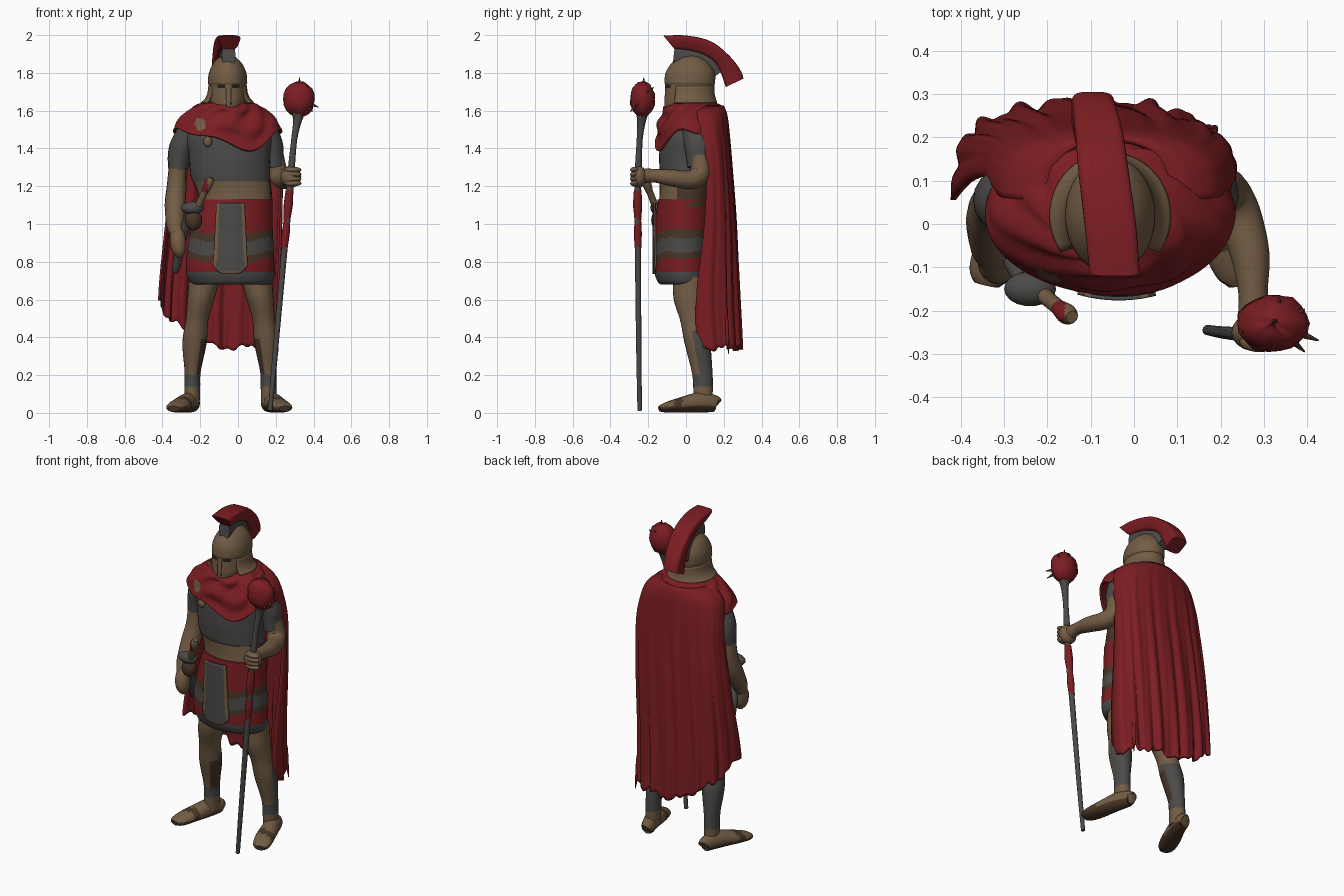
import bpy, bmesh, math, random
from mathutils import Vector
random.seed(4)
pi = math.pi

def mat(name, c):
    m = bpy.data.materials.new(name)
    m.diffuse_color = (*c, 1)
    return m

RED = mat("red cloth", (0.2, 0.0125, 0.016))
GREY = mat("grey metal", (0.071, 0.069, 0.066))
TAN = mat("tan skin and bronze", (0.17, 0.107, 0.058))
BROWN = mat("brown leather", (0.065, 0.036, 0.02))
DARK = mat("dark slits", (0.02, 0.014, 0.011))

def spline(keys, n):
    """Catmull-Rom through tuples of any length"""
    out = []
    for i in range(len(keys) - 1):
        p = [keys[max(0, min(len(keys) - 1, i + d))] for d in (-1, 0, 1, 2)]
        for k in range(n):
            t = k / n
            out.append(tuple(0.5 * (2*b + (c-a)*t + (2*a-5*b+4*c-d)*t*t + (3*b-a-3*c+d)*t**3)
                             for a, b, c, d in zip(*p)))
    return out + [tuple(keys[-1])]

def skin(name, rings, mats, rule=None, closed=True, thick=0):
    """Join rings of points with quads; rule(centre, normal) picks the material"""
    bm = bmesh.new()
    vs = [[bm.verts.new(p) for p in r] for r in rings]
    n = len(rings[0])
    for a, b in zip(vs, vs[1:]):
        for i in range(n if closed else n - 1):
            j = (i + 1) % n
            bm.faces.new((a[i], a[j], b[j], b[i]))
    if closed and not thick:
        bm.faces.new(vs[0])
        bm.faces.new(vs[-1])
    bmesh.ops.recalc_face_normals(bm, faces=bm.faces)
    bm.normal_update()
    for f in bm.faces:
        f.smooth = True
        if rule:
            f.material_index = rule(f.calc_center_median(), f.normal)
    for e in bm.edges:
        if len(e.link_faces) == 2 and e.calc_face_angle(0) > 0.8:
            e.smooth = False
    me = bpy.data.meshes.new(name)
    bm.to_mesh(me)
    bm.free()
    for m in mats:
        me.materials.append(m)
    ob = bpy.data.objects.new(name, me)
    bpy.context.collection.objects.link(ob)
    if thick:
        s = ob.modifiers.new("thickness", 'SOLIDIFY')
        s.thickness, s.offset = thick, 0
    return ob

def loft(name, keys, mats, rule=None, n=5, seg=36):
    """keys: z, cx, cy, rx, ry"""
    rings = [[(cx + rx*math.cos(2*pi*i/seg), cy + ry*math.sin(2*pi*i/seg), z) for i in range(seg)]
             for z, cx, cy, rx, ry in spline(keys, n)]
    return skin(name, rings, mats, rule)

def tube(name, keys, mats, rule=None, n=5, seg=16):
    """keys: x, y, z, side radius, other radius"""
    k = spline(keys, n)
    rings = []
    for i, p in enumerate(k):
        t = Vector(k[min(i+1, len(k)-1)][:3]) - Vector(k[max(i-1, 0)][:3])
        v = t.cross(Vector((1, 0, 0))).normalized()
        u = v.cross(t).normalized()
        rings.append([Vector(p[:3]) + u*p[3]*math.cos(2*pi*j/seg) + v*p[4]*math.sin(2*pi*j/seg)
                      for j in range(seg)])
    return skin(name, rings, mats, rule)

def blob(name, c, r, m):
    """ellipsoid"""
    keys = [(c[2] - r[2]*math.cos(a), c[0], c[1], r[0]*math.sin(a)+1e-4, r[1]*math.sin(a)+1e-4)
            for a in [pi*i/10 for i in range(11)]]
    return loft(name, keys, [m], n=1, seg=18)

# Torso, belt and skirt
loft("chest_armour", [(1.2, -.03, 0, .197, .13), (1.25, -.04, 0, .21, .137), (1.36, -.045, 0, .215, .142),
     (1.48, -.05, .015, .225, .145), (1.57, -.055, .03, .15, .1)], [GREY])
loft("waist_belt", [(1.09, -.012, -.003, .195, .143), (1.16, -.018, 0, .198, .14), (1.225, -.035, 0, .206, .141)],
     [TAN, BROWN], lambda c, n: int(n.y > -.5))
def skirt_rule(c, n):
    z = c.z + .012*math.sin(c.x*30) * (c.z > .78)
    return 1 if z < .745 or .843 < z < .917 else 2 if .81 < z < .96 else 0
SK = [(.68, -.035, -.01, .205, .125), (.70, -.035, -.01, .222, .143), (.75, -.04, -.015, .235, .152),
      (.85, -.04, -.015, .23, .153), (1.0, -.03, -.01, .213, .152), (1.13, -.012, -.005, .195, .145)]
loft("skirt", SK, [RED, GREY, BROWN], skirt_rule, n=16, seg=64)

# Front apron panel follows the skirt, with a tan border
rows = []
for j in range(31):
    v, row = j/30, []
    for i in range(29):
        u = i/14 - 1
        z = 1.11*(1-v) + (.735 + .05*u**4)*v
        x = -.04 + u*(.074 + .016*v)
        row.append((x, -.013 - .152*math.sqrt(1 - ((x+.035)/.23)**2) - .007, z))
    rows.append(row)
skin("apron_panel", rows, [GREY, TAN], lambda c, n: int(abs(c.x + .04) > .059 + .016*(1.11-c.z)/.37 or c.z < .75),
     closed=False, thick=.009)

# Legs, feet and sandals, mirrored about x = -0.04
LEG = [(.72, -.175, .02, .085, .09), (.6, -.197, .02, .071, .085), (.49, -.217, .035, .06, .066),
       (.37, -.23, .06, .064, .068), (.22, -.24, .085, .043, .055), (.14, -.242, .09, .042, .052), (.05, -.243, .09, .04, .05)]
FOOT = [(-.236, .165, .045, .025, .03), (-.238, .15, .05, .038, .045), (-.262, .07, .055, .047, .053),
        (-.305, -.04, .04, .056, .038), (-.332, -.11, .028, .05, .026), (-.34, -.14, .022, .03, .015)]
for side, s in (("left", 1), ("right", -1)):
    mx = lambda x: x if s == 1 else -.08 - x
    def greave(c, n):
        if .2 < c.z < .4 and n.x*s > .5 and n.y < .3:
            return 2
        return int(.14 < c.z < .2 or (.14 < c.z < .43 and n.y > -.3))
    loft(side + "_leg", [(k[0], mx(k[1]), *k[2:]) for k in LEG], [TAN, GREY, BROWN], greave, n=6, seg=24)
    tube(side + "_foot", [(mx(k[0]) - (.012 if s < 0 and k[1] < 0 else 0), *k[1:]) for k in FOOT],
         [TAN, BROWN], lambda c, n: int(c.z < .035 or -.06 < c.y < -.02), n=6, seg=20)

# Arms and sleeves
tube("left_sleeve", [(-.23, .04, 1.52, .07, .08), (-.29, .05, 1.42, .068, .075), (-.31, .055, 1.36, .062, .07),
     (-.318, .055, 1.29, .052, .062)], [GREY])
tube("right_sleeve", [(.13, .05, 1.52, .07, .08), (.175, .065, 1.42, .063, .075), (.185, .07, 1.36, .056, .07),
     (.195, .07, 1.3, .05, .062)], [GREY])
tube("left_arm", [(-.318, .05, 1.33, .046, .055), (-.325, .045, 1.2, .052, .058), (-.333, .01, 1.1, .055, .058),
     (-.332, -.05, 1.0, .047, .046), (-.325, -.08, .945, .036, .036)], [TAN])
tube("left_hand", [(-.322, -.075, .96, .037, .033), (-.318, -.09, .91, .043, .045), (-.312, -.095, .86, .037, .042),
     (-.305, -.09, .825, .018, .02)], [TAN])
tube("right_arm", [(.198, .07, 1.36, .045, .052), (.212, .075, 1.27, .052, .055), (.24, .025, 1.235, .052, .05),
     (.268, -.07, 1.243, .045, .045), (.275, -.16, 1.255, .034, .036), (.277, -.22, 1.255, .038, .04)], [TAN], n=8)
blob("right_hand", (.28, -.25, 1.25), (.055, .044, .058), TAN)
for i in range(4):
    blob("right_finger", (.29, -.272, 1.215 + i*.024), (.046, .024, .016), TAN)

# Neck and helmet
loft("neck", [(1.5, -.055, .03, .08, .08), (1.66, -.055, .02, .07, .08)], [TAN])
def face_rule(c, n):
    d = abs(c.x + .05)
    return int(c.y < 0 and ((.014 < d < .058 and 1.718 < c.z < 1.738) or (.01 < d < .016 and 1.63 < c.z < 1.72)))
loft("helmet", [(1.598, -.055, -.055, .04, .04), (1.61, -.055, -.04, .065, .07), (1.645, -.055, -.01, .09, .104),
     (1.69, -.055, .015, .1, .127), (1.735, -.055, .02, .1, .13), (1.75, -.055, .02, .104, .134),
     (1.8, -.055, .022, .099, .13), (1.85, -.055, .022, .076, .1), (1.885, -.055, .022, .04, .055),
     (1.896, -.055, .022, .008, .01)], [TAN, DARK], face_rule, n=8, seg=120)
skin("helmet_neck_guard", [[(-.055 + rx*math.cos(a), .02 + ry*math.sin(a), z) for a in [pi*(-.2 + 1.4*i/36) for i in range(37)]]
     for z, rx, ry in spline([(1.73, .098, .126), (1.69, .104, .128), (1.66, .118, .135), (1.642, .138, .142)], 3)],
     [TAN], closed=False, thick=.008)

# Helmet crest and its grey holder
def crest(name, keys, m, e):
    """keys: outer y z, inner y z, centre x, outer and inner half width"""
    rings = []
    for yo, zo, yi, zi, cx, wo, wi in spline(keys, 5):
        r = []
        for i in range(24):
            c, s = math.cos(2*pi*i/24), math.sin(2*pi*i/24)
            t = (math.copysign(abs(s)**e, s) + 1)/2
            r.append((cx + math.copysign(abs(c)**e, c)*(wi + (wo-wi)*t), yi + (yo-yi)*t, zi + (zo-zi)*t))
        rings.append(r)
    skin(name, rings, [m])
crest("helmet_crest", [(-.12, 1.997, -.06, 1.925, -.045, .065, .038), (0, 1.998, 0, 1.92, -.055, .066, .042),
      (.13, 1.968, .08, 1.9, -.07, .063, .046), (.225, 1.895, .15, 1.86, -.08, .058, .05),
      (.285, 1.82, .188, 1.79, -.09, .052, .05), (.305, 1.77, .21, 1.725, -.095, .05, .05)], RED, .45)
crest("crest_holder", [(-.06, 1.94, -.07, 1.845, -.05, .036, .036), (0, 1.93, 0, 1.85, -.055, .036, .036),
      (.08, 1.91, .07, 1.83, -.065, .036, .036), (.15, 1.87, .11, 1.79, -.075, .036, .036),
      (.19, 1.81, .14, 1.77, -.085, .036, .036)], GREY, .6)

# Cowl round the shoulders, dipping at the front, with two tan clasps
rows = []
for k, (rx, ry, cy, z) in enumerate(spline([(.09, .09, .02, 1.635), (.14, .13, .035, 1.632), (.19, .155, .035, 1.605),
                                    (.255, .172, .03, 1.545), (.283, .176, .023, 1.49)], 9)):
    v, row = k/36, []
    for i in range(140):
        a = 2*pi*i/140
        dip = math.exp(-((a - 1.6*pi)/.55)**2)
        w = .007*math.sin(9*a + 14*v)*math.sin(pi*v) + .008*dip*math.sin(20*v)
        row.append((-.055 + (rx+w)*math.cos(a), cy + (ry+w)*math.sin(a), z - v**2*(.1*dip + .015*math.sin(5*a))))
    rows.append(row)
def cowl_rule(c, n):
    return int(c.y < 0 and math.hypot(c.x + .197, (c.z - 1.525)*.75) < .027)
skin("shoulder_cowl", rows, [RED, TAN], cowl_rule, thick=.014)
blob("chest_clasp", (-.16, -.128, 1.435), (.024, .02, .028), TAN)

# Long pleated cape, squarer across the back towards the hem
CAPE = spline([(1.625, -.19, .08, .06, .195), (1.57, -.29, .18, .06, .215), (1.45, -.325, .22, .085, .228),
               (1.3, -.34, .23, .11, .24), (1.0, -.375, .225, .1, .262), (.6, -.41, .21, .06, .28),
               (.28, -.4, .2, .07, .293)], 8)
def cape_at(z):
    for a, b in zip(CAPE, CAPE[1:]):
        if z >= b[0]:
            t = (a[0]-z)/(a[0]-b[0])
            return [p + (q-p)*t for p, q in zip(a, b)]
    return CAPE[-1]
rows = []
for j in range(61):
    v, row = j/60, []
    for i in range(161):
        t = i/160
        bottom = .345 + .25*max(0, 1 - t/.48) + .012*math.sin(31*t) + .008*math.sin(83*t)
        z = 1.625 + (bottom - 1.625)*v
        _, xl, xr, yf, yb = cape_at(z)
        w = .011*v*(math.sin(58*t + 2*v) + .5*math.sin(97*t + 1))
        s = max(0, math.sin(pi*t))
        row.append(((xl+xr)/2 - (xr-xl + w)/2*math.cos(pi*t), yf + (yb-yf)*s**(.62 - .17*v) + w*(.25 + .75*s) - .008*v, z))
    rows.append(row)
skin("cape", rows, [RED], closed=False, thick=.012)
# Torn hem corner, rooted in the cape hem
root = Vector(rows[-8][136])
tube("cape_tassel", [(*root, .012, .008), (*(root + Vector((.004, .004, -.09))), .012, .01),
     (*(root + Vector((.012, .012, -.2))), .002, .002)], [RED])

# Sword hilt, pouch and sheath on the left hip
tube("sword_grip", [(-.225, -.15, 1.06, .02, .02), (-.19, -.18, 1.14, .018, .018), (-.165, -.2, 1.19, .018, .018)], [TAN])
tube("sword_pommel", [(-.175, -.193, 1.17, .018, .018), (-.155, -.208, 1.215, .024, .024), (-.143, -.215, 1.245, .014, .014)],
     [TAN, RED], lambda c, n: int(c.x < -.16))
blob("sword_guard", (-.24, -.15, 1.085), (.06, .04, .034), GREY)
blob("hip_pouch", (-.235, -.145, 1.02), (.045, .04, .055), BROWN)
tube("sheath", [(-.25, -.13, 1.06, .026, .026), (-.295, -.05, .93, .026, .026), (-.327, .03, .77, .022, .022),
     (-.332, .045, .745, .01, .01)], [GREY])

# Staff with cloth wrap and spiked head
tube("staff", [(.17, -.245, .012, .012, .012), (.2, -.25, .35, .014, .014), (.24, -.254, .8, .016, .016), (.272, -.256, 1.15, .018, .018),
     (.283, -.252, 1.3, .018, .018), (.298, -.245, 1.45, .016, .016), (.315, -.235, 1.55, .024, .024),
     (.32, -.232, 1.6, .045, .04)], [GREY], n=5, seg=12)
tube("staff_wrap", [(.245, -.254, .87, .017, .017), (.253, -.255, .95, .021, .021), (.259, -.255, 1.02, .018, .018),
     (.266, -.256, 1.1, .024, .024), (.273, -.256, 1.18, .02, .02)], [RED], n=5, seg=12)
HC = Vector((.322, -.23, 1.66))
head = blob("staff_head", HC, (.084, .066, .092), RED)
for v in head.data.vertices:
    v.co = HC + (v.co - HC)*random.uniform(.95, 1.07)
for d in ((.05, .1, 1.25), (1.3, -.6, -.45), (.9, -1.0, -.7), (-.9, -.3, .6), (.2, .9, .7), (.9, .5, .5)):
    p, q = [HC + Vector((d[0]*.08, d[1]*.065, d[2]*.092))*f for f in (.7, 1.0)]
    tube("head_spike", [(*p, .008, .008), (*q, .002, .002)], [BROWN], n=2, seg=8)
